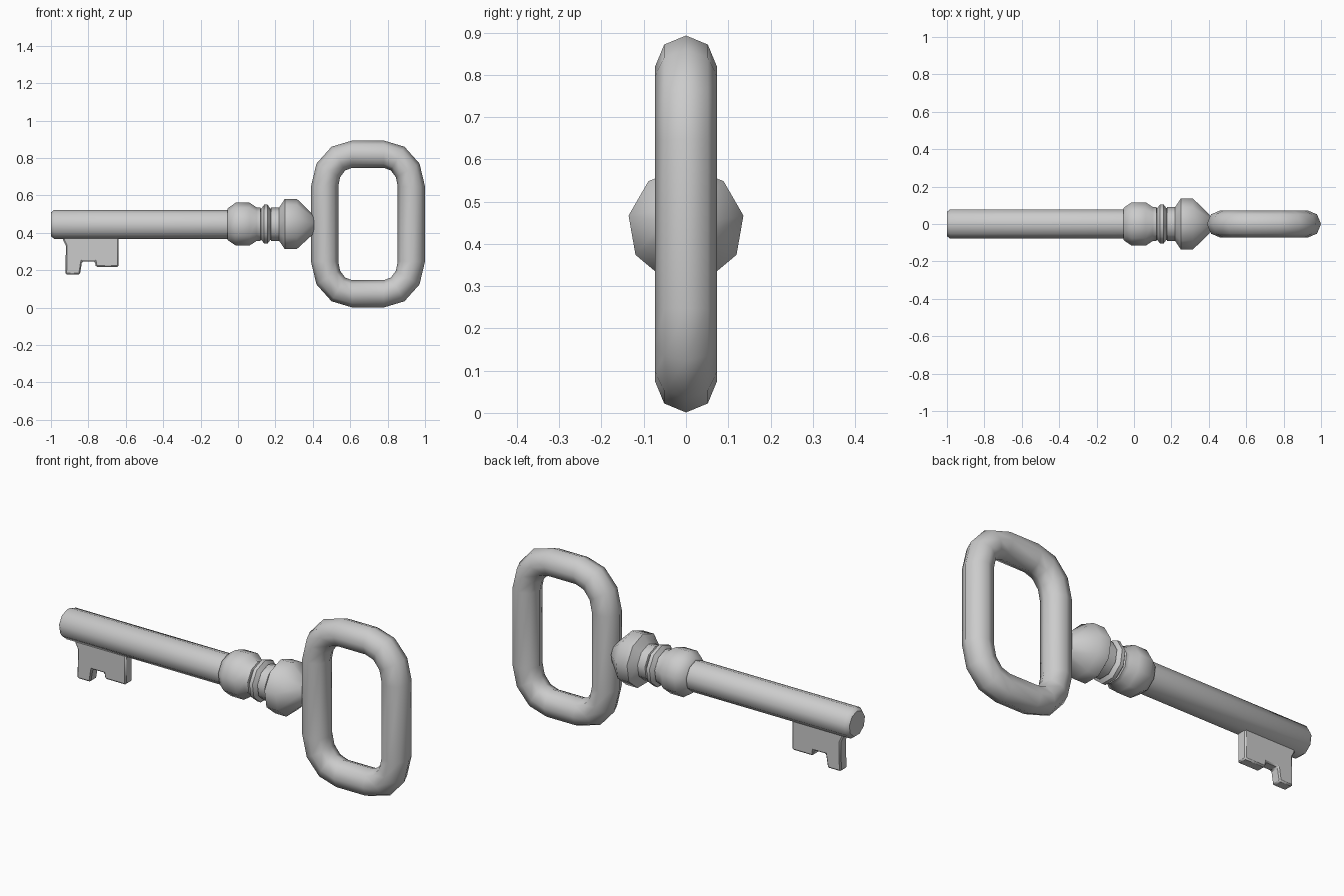
import bpy, bmesh
from math import sin, cos, pi, radians

if "Cube" in bpy.data.objects:
    bpy.data.objects.remove(bpy.data.objects["Cube"])


def finish(name, bm, angle):
    bmesh.ops.remove_doubles(bm, verts=bm.verts, dist=1e-5)
    bmesh.ops.recalc_face_normals(bm, faces=bm.faces)
    me = bpy.data.meshes.new(name)
    bm.to_mesh(me)
    bm.free()
    ob = bpy.data.objects.new(name, me)
    bpy.context.collection.objects.link(ob)
    bpy.ops.object.select_all(action='DESELECT')
    ob.select_set(True)
    bpy.context.view_layer.objects.active = ob
    bpy.ops.object.shade_smooth_by_angle(angle=radians(angle))
    return ob


def skin(bm, rings, closed=False):
    """Bridge equal-sized rings of points; cap the ends unless closed."""
    vs = [[bm.verts.new(p) for p in r] for r in rings]
    n = len(vs[0])
    for i in range(len(vs) if closed else len(vs) - 1):
        a, b = vs[i], vs[(i + 1) % len(vs)]
        for j in range(n):
            k = (j + 1) % n
            bm.faces.new((a[j], a[k], b[k], b[j]))
    if not closed:
        bm.faces.new(vs[0])
        bm.faces.new(vs[-1])


def turned(name, profile, sides=9, z=0.443):
    """Lathe an (x, radius) profile around the key's long axis."""
    bm = bmesh.new()
    skin(bm, [[(x, r * sin(2 * pi * j / sides), z + r * cos(2 * pi * j / sides))
               for j in range(sides)] for x, r in profile])
    return finish(name, bm, 50)


# Shaft with chamfered tip
turned("shaft", [(-1.0, 0.066), (-0.982, 0.08), (-0.04, 0.08)])

# Turned collar: bead, grooves and ring, large pointed bead
turned("collar", [(-0.057, 0.08), (-0.055, 0.088), (-0.012, 0.118), (0.062, 0.118),
                  (0.1, 0.092), (0.12, 0.092), (0.123, 0.084), (0.14, 0.107),
                  (0.158, 0.107), (0.174, 0.084), (0.177, 0.092), (0.22, 0.092),
                  (0.25, 0.138), (0.315, 0.138), (0.4, 0.055), (0.418, 0.025)])

# Bow: eight-sided tube swept along a rounded rectangle
cx, cz, tube = 0.695, 0.447, 0.073
rings = []
for q, (sx, sz) in enumerate([(1, 1), (-1, 1), (-1, -1), (1, -1)]):
    for s in range(4):
        a = radians(q * 90 + s * 30)
        px, pz = cx + sx * 0.085 + 0.147 * cos(a), cz + sz * 0.2 + 0.173 * sin(a)
        rings.append([(px + tube * cos(t * pi / 4) * cos(a), tube * sin(t * pi / 4),
                       pz + tube * cos(t * pi / 4) * sin(a)) for t in range(8)])
bm = bmesh.new()
skin(bm, rings, closed=True)
finish("bow", bm, 60)

# Bit: notched plate under the shaft
outline = [(-0.935, 0.4), (-0.935, 0.36), (-0.92, 0.33), (-0.923, 0.177), (-0.845, 0.177),
           (-0.834, 0.247), (-0.765, 0.247), (-0.76, 0.217), (-0.638, 0.217), (-0.638, 0.4)]
bm = bmesh.new()
skin(bm, [[(x, y, z) for x, z in outline] for y in (-0.028, 0.028)])
bit = finish("bit", bm, 30)
bev = bit.modifiers.new("soft_edges", 'BEVEL')
bev.width = 0.007
bev.segments = 1
